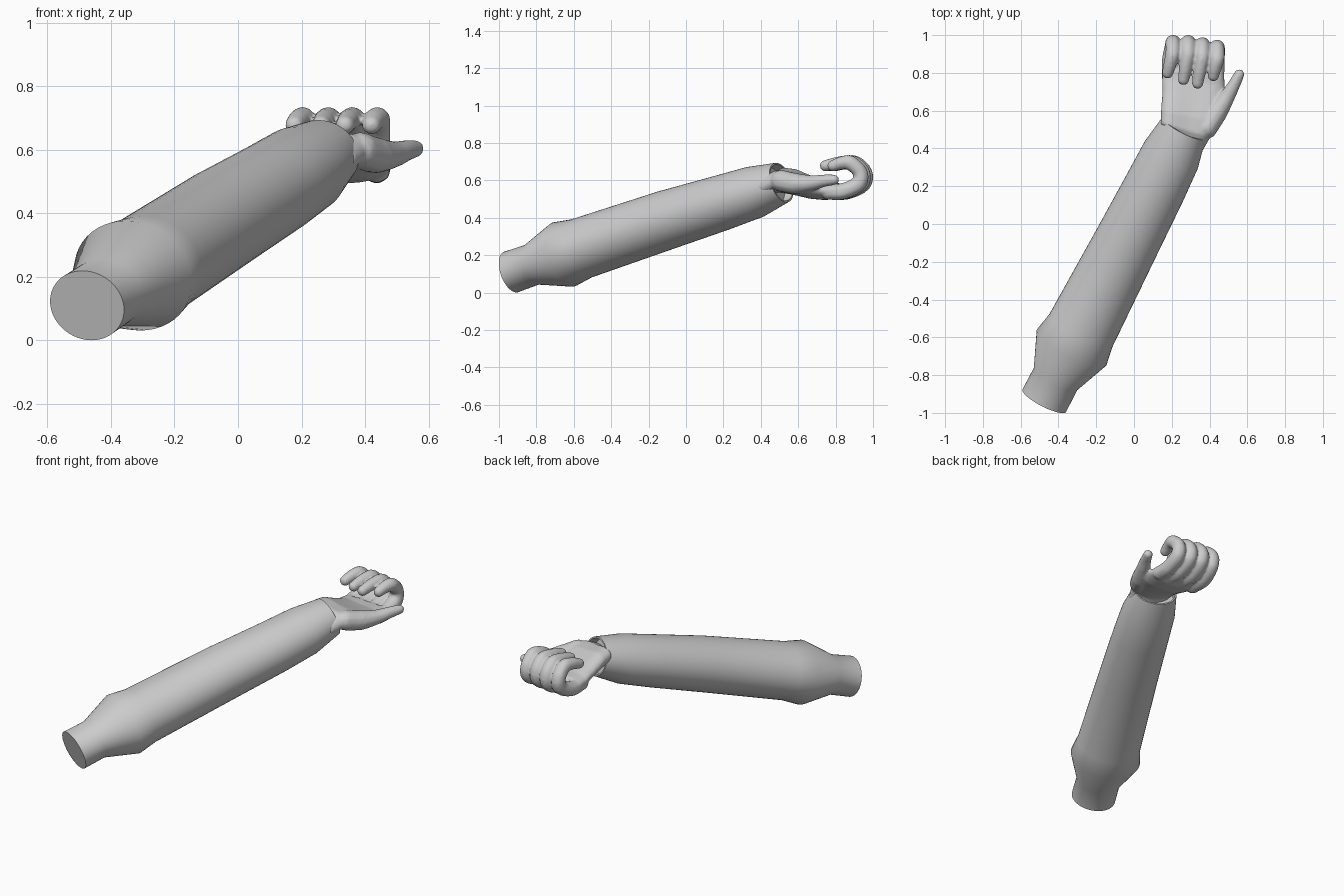
import bpy, bmesh, math
from mathutils import Vector, Matrix

if "Cube" in bpy.data.objects:
    bpy.data.objects.remove(bpy.data.objects["Cube"])

AXIS = Vector((0.44, 0.853, 0.283)).normalized()
SIDE = Vector((0.889, -0.459, 0)).normalized()
UP = SIDE.cross(AXIS).normalized()


def loft(bm, rings):
    """Skin closed rings of points and cap both ends."""
    loops = [[bm.verts.new(p) for p in r] for r in rings]
    n = len(loops[0])
    for a, b in zip(loops, loops[1:]):
        for i in range(n):
            j = (i + 1) % n
            bm.faces.new((a[i], a[j], b[j], b[i]))
    bm.faces.new(loops[0][::-1])
    bm.faces.new(loops[-1])


def ellipse(c, u, v, n, dent=0.0):
    pts = []
    for i in range(n):
        a = 2 * math.pi * i / n
        s = math.sin(a)
        if s > 0:
            s *= 1 - dent * s ** 4
        pts.append(Vector(c) + u * math.cos(a) + v * s)
    return pts


def finish(bm, name):
    bmesh.ops.recalc_face_normals(bm, faces=bm.faces)
    me = bpy.data.meshes.new(name)
    bm.to_mesh(me)
    bm.free()
    ob = bpy.data.objects.new(name, me)
    bpy.context.collection.objects.link(ob)
    bpy.ops.object.select_all(action='DESELECT')
    ob.select_set(True)
    bpy.context.view_layer.objects.active = ob
    return ob


def limb(bm, pts, radii, steps=7):
    """Rounded digit: overlapping balls along a smooth path."""
    p = [Vector(q) for q in pts]
    p = [2 * p[0] - p[1]] + p + [2 * p[-1] - p[-2]]
    for k in range(len(pts) - 1):
        a, b, c, d = p[k:k + 4]
        for s in range(steps + 1):
            t = s / steps
            q = 0.5 * (2 * b + (c - a) * t + (2 * a - 5 * b + 4 * c - d) * t * t
                       + (3 * b - a - 3 * c + d) * t ** 3)
            r = radii[k] * (1 - t) + radii[k + 1] * t
            bmesh.ops.create_icosphere(bm, subdivisions=2, radius=r,
                                       matrix=Matrix.Translation(q))


# Sleeve: centre, half width, half height, ending in a recessed cuff
sections = [
    ((-0.475, -0.935, 0.11), 0.130, 0.114),
    ((-0.415, -0.820, 0.15), 0.129, 0.112),
    ((-0.330, -0.653, 0.204), 0.207, 0.180),
    ((-0.280, -0.562, 0.235), 0.188, 0.164),
    ((-0.040, -0.100, 0.390), 0.173, 0.158),
    ((0.110, 0.190, 0.480), 0.165, 0.148),
    ((0.197, 0.365, 0.537), 0.158, 0.140),
    ((0.266, 0.510, 0.588), 0.128, 0.110),
    ((0.266, 0.510, 0.588), 0.119, 0.101),
    ((0.244, 0.467, 0.574), 0.119, 0.101),
]
bm = bmesh.new()
loft(bm, [ellipse(c, SIDE * w, UP * h, 48) for c, w, h in sections])
finish(bm, "sleeve")
bpy.ops.object.shade_smooth_by_angle(angle=math.radians(50))

# Palm: left point, right point and half thickness of each section
palm = [
    ((0.165, 0.48, 0.590), (0.365, 0.39, 0.565), 0.070),
    ((0.140, 0.535, 0.625), (0.405, 0.46, 0.595), 0.072),
    ((0.143, 0.60, 0.615), (0.445, 0.54, 0.585), 0.074),
    ((0.150, 0.70, 0.575), (0.475, 0.64, 0.560), 0.066),
    ((0.148, 0.77, 0.555), (0.480, 0.73, 0.545), 0.056),
    ((0.150, 0.83, 0.555), (0.478, 0.81, 0.550), 0.045),
]
bm = bmesh.new()
rings = []
for l, r, t in palm:
    l, r = Vector(l), Vector(r)
    rings.append(ellipse((l + r) / 2, (r - l) / 2, Vector((0, 0, t)), 32, 0.35))
loft(bm, rings)

# Four curled fingers: root x, top x, tip x, reach, tip y
fingers = [
    (0.190, 0.206, 0.178, 0.000, 0.80),
    (0.272, 0.286, 0.262, 0.000, 0.765),
    (0.355, 0.362, 0.337, -0.012, 0.745),
    (0.437, 0.440, 0.420, -0.025, 0.785),
]
for x0, x1, x2, dy, ty in fingers:
    limb(bm, [(x0, 0.76, 0.538), (x0, 0.86 + dy, 0.541), (x1, 0.945 + dy, 0.580),
              (x1, 0.957 + dy, 0.640), (x1, 0.905 + dy, 0.692),
              ((x1 + x2) / 2, (0.905 + dy + ty) / 2, 0.693), (x2, ty, 0.678)],
         [0.043, 0.045, 0.044, 0.041, 0.041, 0.036, 0.031])

# Thumb with its fleshy base
limb(bm, [(0.385, 0.51, 0.597), (0.435, 0.585, 0.583), (0.488, 0.665, 0.585),
          (0.528, 0.735, 0.597), (0.557, 0.792, 0.603)],
     [0.060, 0.058, 0.043, 0.034, 0.028])
hand = finish(bm, "hand")

# Fuse and soften the hand
remesh = hand.modifiers.new("fuse", 'REMESH')
remesh.mode = 'VOXEL'
remesh.voxel_size = 0.007
remesh.use_smooth_shade = True
soft = hand.modifiers.new("soften", 'SMOOTH')
soft.factor = 0.5
soft.iterations = 6
